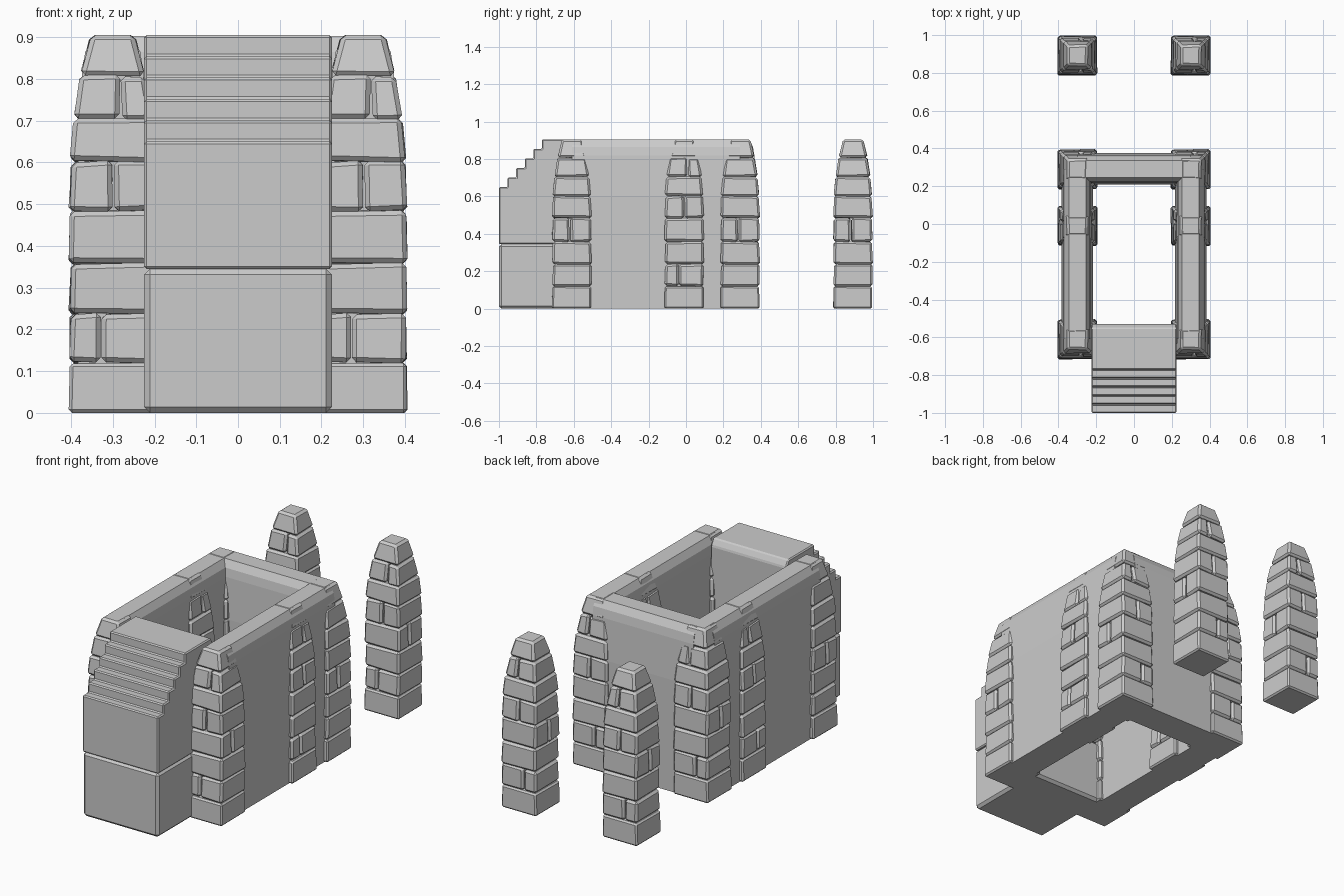
import bpy, bmesh, random
from mathutils import Vector, Matrix

if "Cube" in bpy.data.objects:
    bpy.data.objects.remove(bpy.data.objects["Cube"])

random.seed(4)


def finish(bm, name):
    bmesh.ops.recalc_face_normals(bm, faces=bm.faces[:])
    mesh = bpy.data.meshes.new(name)
    bm.to_mesh(mesh)
    bm.free()
    obj = bpy.data.objects.new(name, mesh)
    bpy.context.collection.objects.link(obj)
    return obj


def bevel(bm, size):
    bmesh.ops.bevel(bm, geom=bm.edges[:], offset=size, segments=1,
                    affect='EDGES', clamp_overlap=True)


def prism(name, points, axis, start, end, size):
    """Extrude a 2D (horizontal, z) profile along x or y and chamfer it."""
    bm = bmesh.new()
    place = (lambda h, z: (start, h, z)) if axis == 'x' else (lambda h, z: (h, start, z))
    face = bm.faces.new([bm.verts.new(place(h, z)) for h, z in points])
    ext = bmesh.ops.extrude_face_region(bm, geom=[face])
    d = end - start
    move = Vector((d, 0, 0)) if axis == 'x' else Vector((0, d, 0))
    bmesh.ops.translate(bm, vec=move,
                        verts=[v for v in ext['geom'] if isinstance(v, bmesh.types.BMVert)])
    bmesh.ops.recalc_face_normals(bm, faces=bm.faces[:])
    if size:
        bevel(bm, size)
    return finish(bm, name)


# Stone courses: z bottom, z top, half width at bottom and top
COURSES = [
    (0.000, 0.122, 0.107, 0.105), (0.122, 0.238, 0.106, 0.104),
    (0.238, 0.357, 0.107, 0.104), (0.357, 0.485, 0.107, 0.105),
    (0.485, 0.602, 0.107, 0.102), (0.602, 0.704, 0.105, 0.095),
    (0.704, 0.808, 0.096, 0.079), (0.808, 0.905, 0.080, 0.056)]
# Courses made of two stones: axis and position of the joint
SPLITS = {1: (0, -0.028), 3: (1, -0.01), 4: (0, 0.0), 6: (0, 0.02)}


def stone(target, z0, z1, h0, h1, axis=None, lo=None, hi=None):
    bm = bmesh.new()
    bmesh.ops.create_cube(bm, size=2)
    for v in bm.verts:
        top = v.co.z > 0
        h = h1 if top else h0
        p = Vector((v.co.x * h, v.co.y * h, z1 if top else z0))
        if axis is not None:
            if lo is not None and v.co[axis] < 0:
                p[axis] = lo + random.uniform(-0.003, 0.003)
            if hi is not None and v.co[axis] > 0:
                p[axis] = hi + random.uniform(-0.003, 0.003)
        p.x -= v.co.x * random.uniform(0, 0.005)
        p.y -= v.co.y * random.uniform(0, 0.005)
        if 0.01 < p.z < 0.9:
            p.z += random.uniform(-0.004, 0.004)
        v.co = p
    bevel(bm, 0.011 if z0 > 0 else 0.008)
    tmp = bpy.data.meshes.new("stone")
    bm.to_mesh(tmp)
    bm.free()
    target.from_mesh(tmp)
    bpy.data.meshes.remove(tmp)


def pillar_mesh():
    bm = bmesh.new()
    for i, course in enumerate(COURSES):
        if i in SPLITS:
            axis, pos = SPLITS[i]
            stone(bm, *course, axis, None, pos)
            stone(bm, *course, axis, pos, None)
        else:
            stone(bm, *course)
    return bm


# Pillars: one carved pillar, copied to eight places
first = finish(pillar_mesh(), "pillar")
PLACES = [("front", -0.61, 0), ("middle", -0.01, 1), ("back", 0.29, 0), ("gate", 0.893, 0)]
for name, y, turned in PLACES:
    for side, x in (("left", -0.3), ("right", 0.3)):
        obj = bpy.data.objects.new(f"{name}_pillar_{side}", first.data.copy())
        bpy.context.collection.objects.link(obj)
        if turned:
            obj.data.transform(Matrix.Rotation(1.5707963, 4, 'Z'))
        obj.location = (x, y, 0)
bpy.data.objects.remove(first)


# Walls with a sloping top
def wall_profile(c):
    half = [(0.083, 0), (0.083, 0.6), (0.073, 0.82), (0.066, 0.865), (0.045, 0.903)]
    return [(c + h, z) for h, z in half] + [(c - h, z) for h, z in reversed(half)]


prism("left_wall", wall_profile(-0.3), 'y', -0.61, 0.29, 0)
prism("right_wall", wall_profile(0.3), 'y', -0.61, 0.29, 0)
prism("back_wall", wall_profile(0.292), 'x', -0.3, 0.3, 0)

# Stair block: plain lower stone and stepped upper stone
prism("stair_base", [(-1, 0), (-0.53, 0), (-0.53, 0.345), (-1, 0.345)],
      'x', -0.225, 0.225, 0.014)
steps = [(-1, 0.345)]
for i in range(6):
    y = -1 + i * 0.046
    z = 0.65 + i * 0.051
    steps += [(y, z), (y + 0.046 if i < 5 else -0.55, z)]
steps += [(-0.53, 0.87), (-0.53, 0.345)]
prism("stairs", steps, 'x', -0.225, 0.225, 0.006)
